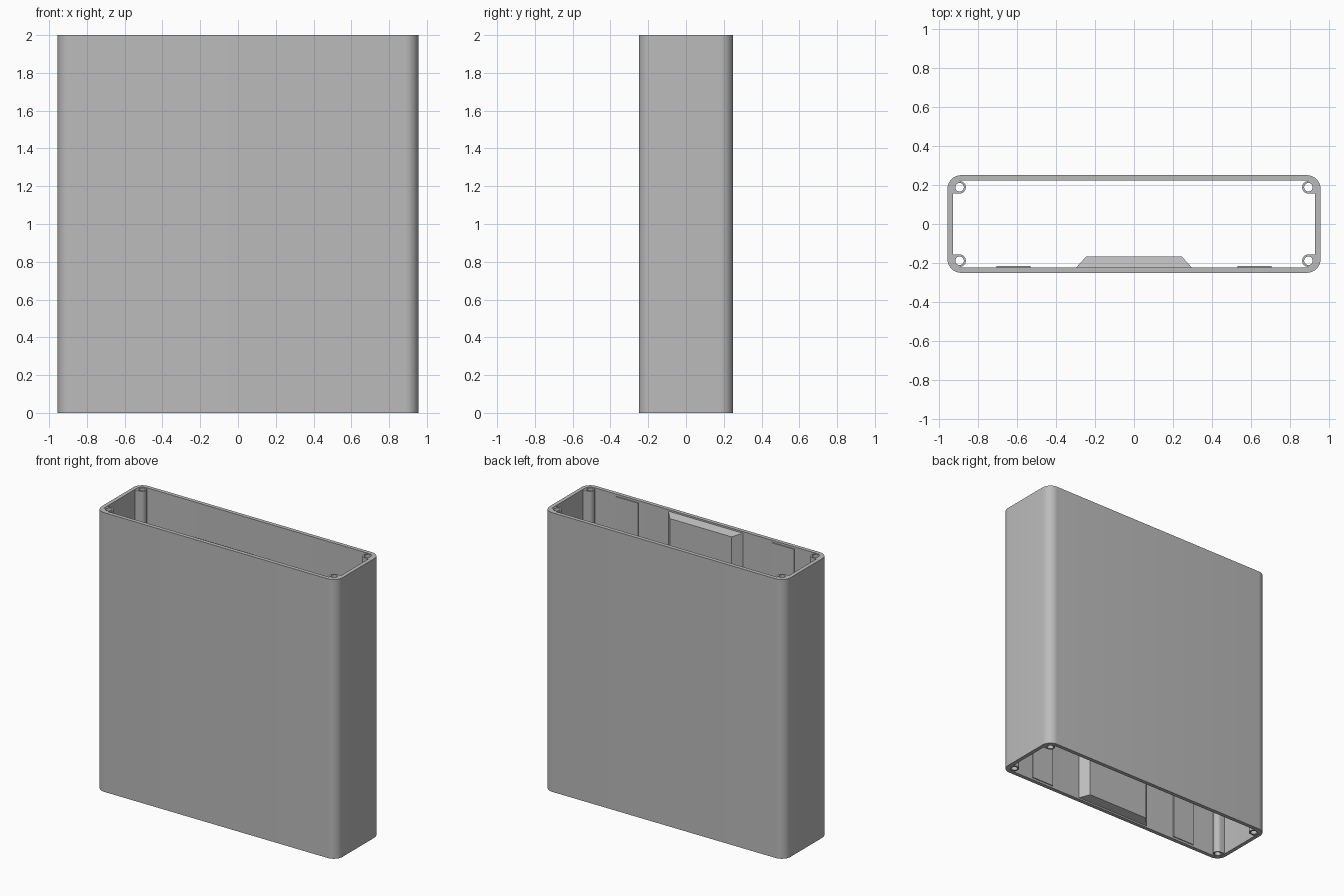
import bpy, bmesh
from math import pi, cos, sin, radians

cube = bpy.data.objects.get("Cube")
if cube:
    bpy.data.objects.remove(cube, do_unlink=True)

HALF_X, HALF_Y, HEIGHT = 0.955, 0.25, 2.0
WALL, RADIUS = 0.028, 0.07
INNER_Y = -HALF_Y + WALL

grey = bpy.data.materials.new("Plain grey")
grey.use_nodes = True
colour = (0.5, 0.5, 0.5, 1)
grey.diffuse_color = colour
grey.node_tree.nodes["Principled BSDF"].inputs["Base Color"].default_value = colour


def arc(cx, cy, r, start, end, steps):
    return [(cx + r * cos(start + (end - start) * i / steps),
             cy + r * sin(start + (end - start) * i / steps)) for i in range(steps + 1)]


def rounded_rect(hx, hy, r):
    points = []
    for k, (sx, sy) in enumerate([(1, 1), (-1, 1), (-1, -1), (1, -1)]):
        points += arc(sx * (hx - r), sy * (hy - r), r, k * pi / 2, (k + 1) * pi / 2, 10)
    return points


def finish(name, bm):
    bmesh.ops.remove_doubles(bm, verts=bm.verts, dist=1e-5)
    bmesh.ops.recalc_face_normals(bm, faces=bm.faces)
    mesh = bpy.data.meshes.new(name)
    bm.to_mesh(mesh)
    bm.free()
    mesh.materials.append(grey)
    obj = bpy.data.objects.new(name, mesh)
    bpy.context.collection.objects.link(obj)
    bpy.ops.object.select_all(action='DESELECT')
    obj.select_set(True)
    bpy.context.view_layer.objects.active = obj
    bpy.ops.object.shade_smooth_by_angle(angle=radians(30))
    return obj


def extrude_outline(name, outer, hole, z0, z1):
    """Vertical extrusion of an outline with a through hole."""
    bm = bmesh.new()
    edges = []
    for loop in (outer, hole):
        verts = [bm.verts.new((x, y, z0)) for x, y in loop]
        edges += [bm.edges.new((verts[i - 1], verts[i])) for i in range(len(verts))]
    bmesh.ops.triangle_fill(bm, use_beauty=True, use_dissolve=False, edges=edges)
    extruded = bmesh.ops.extrude_face_region(bm, geom=bm.faces[:], use_keep_orig=True)
    top = [v for v in extruded["geom"] if isinstance(v, bmesh.types.BMVert)]
    bmesh.ops.translate(bm, verts=top, vec=(0, 0, z1 - z0))
    return finish(name, bm)


def raised_pad(name, x0, x1, y0, y1, z0, z1, inset_x=0, inset_z=0):
    """Pad standing on the inside of the front wall, with tapered sides."""
    bm = bmesh.new()
    bmesh.ops.create_cube(bm, size=1)
    for v in bm.verts:
        t = 1 if v.co.y > 0 else 0
        v.co.x = x1 - t * inset_x if v.co.x > 0 else x0 + t * inset_x
        v.co.z = z1 - t * inset_z if v.co.z > 0 else z0 + t * inset_z
        v.co.y = y1 if t else y0
    return finish(name, bm)


# Open rounded sleeve
extrude_outline("case_shell", rounded_rect(HALF_X, HALF_Y, RADIUS),
                rounded_rect(HALF_X - WALL, HALF_Y - WALL, RADIUS - WALL), 0, HEIGHT)

# Full-length screw posts in the four corners
PX, PY, PR = 0.893, 0.188, 0.032
for x_name, sx in (("left", 1), ("right", -1)):
    for y_name, sy in (("front", -1), ("back", 1)):
        tab = [(HALF_X - WALL + 0.008, PY - PR), (HALF_X - WALL + 0.008, PY + PR)]
        tab += arc(PX, PY, PR, pi / 2, 3 * pi / 2, 14)
        hole = arc(PX, PY, 0.022, 0, 2 * pi, 20)[:-1]
        extrude_outline(f"{y_name}_{x_name}_screw_post",
                        [(sx * x, sy * y) for x, y in tab],
                        [(sx * x, sy * y) for x, y in hole], 0.002, HEIGHT - 0.002)

# Tapered centre block and thin side pads inside the front wall
raised_pad("centre_block", -0.3, 0.3, INNER_Y - 0.005, -0.167, 0.01, HEIGHT - 0.01, 0.055, 0.02)
for name, x0 in (("left_pad", 0.53), ("right_pad", -0.705)):
    raised_pad(name, x0, x0 + 0.175, INNER_Y - 0.002, INNER_Y + 0.007, 0.015, HEIGHT - 0.015)
